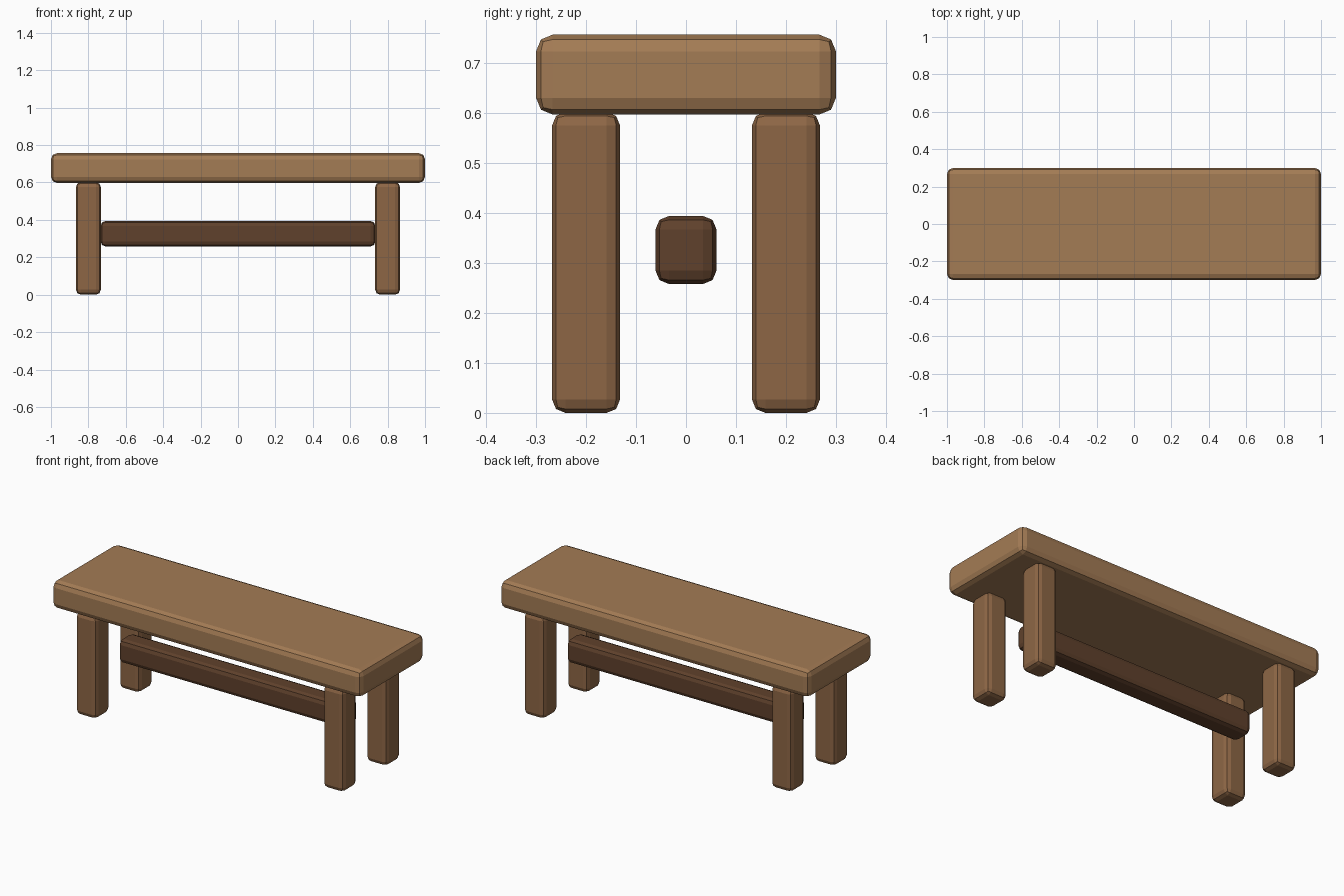
import bpy

if "Cube" in bpy.data.objects:
    bpy.data.objects.remove(bpy.data.objects["Cube"])


def material(name, rgb):
    mat = bpy.data.materials.new(name)
    mat.diffuse_color = (*rgb, 1.0)
    mat.use_nodes = True
    mat.node_tree.nodes["Principled BSDF"].inputs["Base Color"].default_value = mat.diffuse_color
    return mat


def beveled_box(name, center, size, bevel, mat):
    bpy.ops.mesh.primitive_cube_add(size=1, location=center)
    obj = bpy.context.object
    obj.name = name
    obj.scale = size
    bpy.ops.object.transform_apply(location=False, rotation=False, scale=True)
    mod = obj.modifiers.new("rounded_edges", 'BEVEL')
    mod.width = bevel
    mod.segments = 2
    obj.data.materials.append(mat)
    return obj


seat_wood = material("seat_wood", (0.37, 0.20, 0.09))
leg_wood = material("leg_wood", (0.27, 0.134, 0.06))
dark_wood = material("dark_wood", (0.117, 0.053, 0.025))

# Seat plank
beveled_box("seat", (0, 0, 0.677), (2.0, 0.6, 0.16), 0.0333, seat_wood)

# Four legs
for x_name, sx in (("left", -1), ("right", 1)):
    for y_name, sy in (("front", -1), ("back", 1)):
        beveled_box(f"{y_name}_{x_name}_leg", (0.8 * sx, 0.2 * sy, 0.301),
                    (0.133, 0.136, 0.602), 0.0267, leg_wood)

# Long stretcher beam between the leg pairs
beveled_box("stretcher", (0, 0, 0.326), (1.47, 0.122, 0.136), 0.0267, dark_wood)
